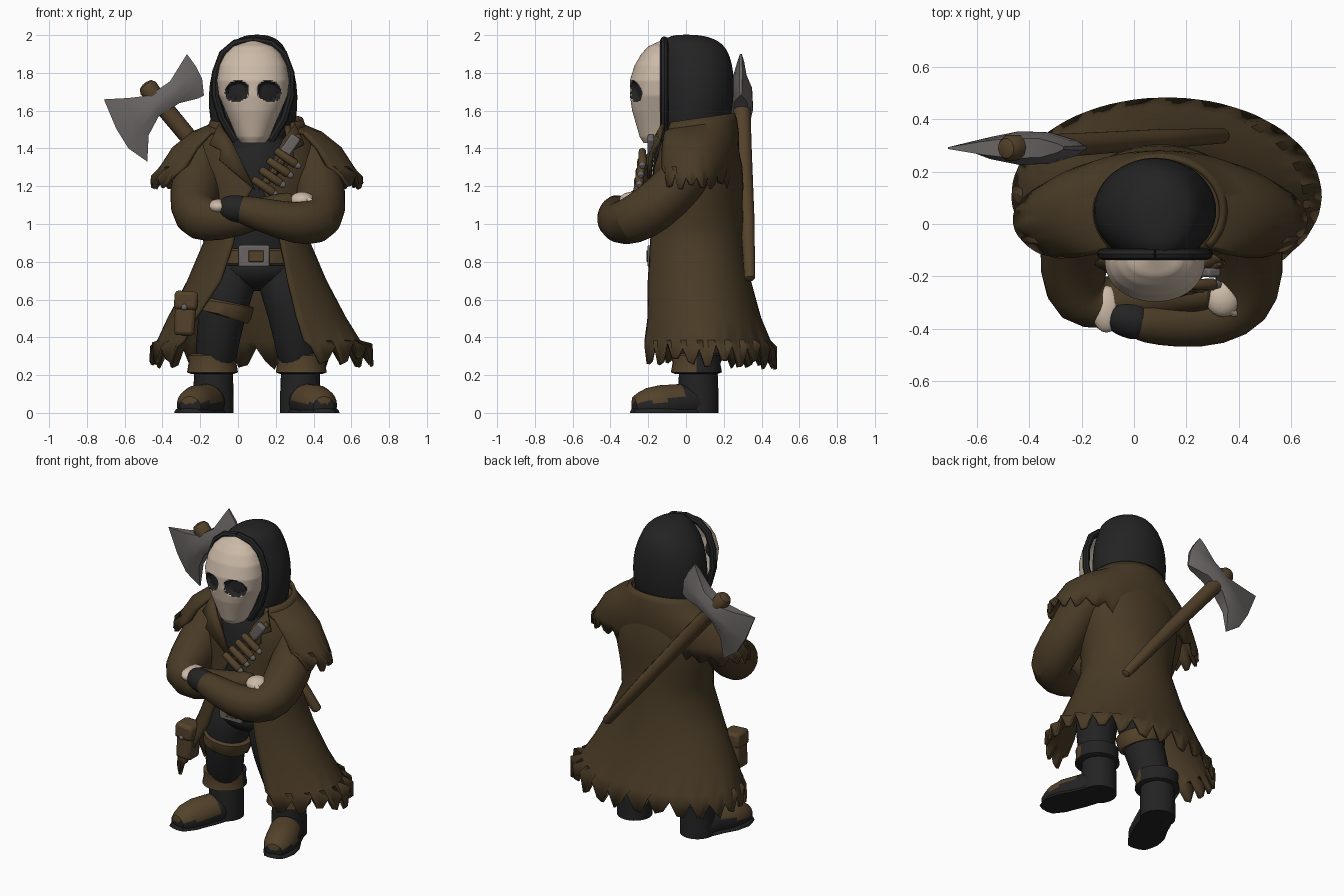
import bpy, bmesh, math, random
from mathutils import Vector

if "Cube" in bpy.data.objects:
    bpy.data.objects.remove(bpy.data.objects["Cube"])
random.seed(4)
CX = 0.1  # body axis in x (the axe offsets the whole figure)

def mat(name, c):
    m = bpy.data.materials.new(name)
    m.diffuse_color = (*c, 1)
    m.use_nodes = True
    m.node_tree.nodes["Principled BSDF"].inputs["Base Color"].default_value = m.diffuse_color
    return m
COAT = mat("coat brown", (0.066, 0.043, 0.019))
LEATHER = mat("leather brown", (0.088, 0.055, 0.024))
BLACK = mat("black cloth", (0.017, 0.017, 0.018))
BONE = mat("pale bone", (0.60, 0.49, 0.39))
STEEL = mat("dull steel", (0.145, 0.13, 0.13))

def make(name, verts, faces, *mats, subsurf=0, thick=0):
    me = bpy.data.meshes.new(name)
    me.from_pydata([tuple(v) for v in verts], [], faces)
    bm = bmesh.new()
    bm.from_mesh(me)
    bmesh.ops.recalc_face_normals(bm, faces=bm.faces)
    bm.to_mesh(me)
    bm.free()
    ob = bpy.data.objects.new(name, me)
    bpy.context.collection.objects.link(ob)
    for m in mats:
        me.materials.append(m)
    if thick:
        mod = ob.modifiers.new("thickness", 'SOLIDIFY')
        mod.thickness, mod.offset = thick, 0
    if subsurf:
        mod = ob.modifiers.new("smooth", 'SUBSURF')
        mod.levels = mod.render_levels = subsurf
    return ob

def loft(name, rings, *mats, closed=True, cap=True, **kw):
    n = len(rings[0])
    verts = [v for r in rings for v in r]
    faces = [(i*n+j, i*n+(j+1) % n, (i+1)*n+(j+1) % n, (i+1)*n+j)
             for i in range(len(rings)-1) for j in range(n if closed else n-1)]
    if cap and closed:
        faces += [tuple(range(n)), tuple(range(len(verts)-n, len(verts)))]
    return make(name, verts, faces, *mats, **kw)

def ring(cx, cy, z, rx, ry, n=24, gap=None, tilt=0):
    """Horizontal ellipse; a (right, left) gap in degrees leaves it open at the front."""
    g0, g1 = (math.radians(g) for g in gap or (0, 0))
    d = n-1 if gap else n
    return [(cx+rx*math.sin(a), cy-ry*math.cos(a), z-tilt*(1+math.cos(a)))
            for a in (g0 + (2*math.pi-g0-g1)*j/d for j in range(n))]

def tube(name, pts, *mats, n=14, floor=False, round_ends=True, **kw):
    """Tube along (x, y, z, radius) points with rounded ends."""
    P = [(Vector(p[:3]), p[3]) for p in pts]
    if round_ends:
        d0 = (P[0][0]-P[1][0]).normalized()
        d1 = (P[-1][0]-P[-2][0]).normalized()
        (a, ra), (b, rb) = P[0], P[-1]
        P = [(a+d0*ra*.6, ra*.3), (a+d0*ra*.45, ra*.75)] + P + [(b+d1*rb*.45, rb*.75), (b+d1*rb*.6, rb*.3)]
    rings, side, prev = [], None, None
    for i, (p, r) in enumerate(P):
        t = (P[min(i+1, len(P)-1)][0]-P[max(i-1, 0)][0]).normalized()
        side = prev.rotation_difference(t) @ side if side else t.orthogonal().normalized()
        prev, up = t, t.cross(side)
        R = [p + r*(side*math.cos(k*2*math.pi/n)+up*math.sin(k*2*math.pi/n)) for k in range(n)]
        if floor:
            for v in R:
                v.z = max(v.z, 0)
        rings.append(R)
    return loft(name, rings, *mats, **kw)

def box(name, c, s, m, bevel=0.01, tilt=0):
    bpy.ops.mesh.primitive_cube_add(size=1, location=c, rotation=(0, tilt, 0))
    ob = bpy.context.object
    ob.name, ob.scale = name, s
    bpy.ops.object.transform_apply(location=False, rotation=False, scale=True)
    ob.data.materials.append(m)
    mod = ob.modifiers.new("bevel", 'BEVEL')
    mod.width, mod.segments = bevel, 2

def ball(name, c, s, m):
    bpy.ops.mesh.primitive_uv_sphere_add(segments=20, ring_count=12, radius=1, location=c)
    ob = bpy.context.object
    ob.name, ob.scale = name, s
    ob.data.materials.append(m)

def paint(ob, rule):
    for p in ob.data.polygons:
        p.material_index = int(rule(p.center))

def ragged(r, lo, hi):
    """Torn hem: points drop and rise in threes."""
    return [(x, y, z + (random.uniform(lo, 0) if j % 3 else random.uniform(hi*.5, hi)))
            for j, (x, y, z) in enumerate(r)]

# Long coat: one open-fronted shell (z, cx, rx, cy, ry, right gap, left gap, tilt)
levels = [(.28, .125, .585, .11, .365, 27, 50, -.015), (.38, .11, .53, .095, .345, 27, 48, 0), (.5, .1, .465, .08, .31, 27, 44, 0),
          (.7, .1, .36, .055, .28, 27, 32, 0), (.9, .1, .275, .045, .255, 27, 27, 0), (1.0, .1, .28, .05, .245, 22, 22, 0),
          (1.1, .1, .30, .055, .235, 14, 14, 0), (1.2, .1, .32, .06, .235, 3, 3, 0), (1.3, .1, .33, .06, .23, 16, 16, 0),
          (1.42, .1, .30, .055, .21, 30, 30, 0), (1.52, .1, .24, .05, .19, 40, 40, .02), (1.56, .1, .21, .05, .18, 45, 45, .025)]
rs = [ring(cx, cy, z, rx, ry, 61, (g, h), t) for z, cx, rx, cy, ry, g, h, t in levels]
rs[0] = ragged(rs[0], -.055, .07)
loft("long_coat", rs, COAT, closed=False, thick=.018)

# Shoulder cape with torn hem; its back sinks into the coat
levels = [(1.585, .235, .05, .20, 50), (1.545, .25, .05, .212, 48), (1.48, .34, .045, .225, 46),
          (1.4, .44, .04, .232, 46), (1.3, .505, .03, .23, 48), (1.22, .555, .015, .215, 54)]
rs = [ring(CX, cy, z, rx, ry, 49, (g, g), .03 if z > 1.5 else 0) for z, rx, cy, ry, g in levels]
rs[-1] = ragged(rs[-1], -.035, .04)
loft("shoulder_cape", rs, COAT, closed=False, thick=.02)

# Lapels
for s in (-1, 1):
    pts = [(.20, -.12, 1.53), (.25, -.15, 1.42), (.19, -.18, 1.39), (.20, -.19, 1.34), (.01, -.2, 1.18), (.135, -.17, 1.44)]
    make("lapel", [(CX+s*d, y, z) for d, y, z in pts], [(0, 1, 2, 5), (2, 3, 4, 5)], COAT, thick=.02)

# Shirt and hips
loft("shirt", [ring(CX, .03, z, rx, ry) for z, rx, ry in
     [(.72, .2, .17), (.85, .22, .19), (1.0, .23, .2), (1.2, .25, .215), (1.4, .2, .195), (1.52, .15, .14)]], BLACK)
ball("hips", (CX, .02, .77), (.23, .185, .125), BLACK)

# Belt and buckle
loft("belt", [ring(CX, .02, z, rx, rx*.88, 32) for z, rx in [(.78, .225), (.79, .237), (.86, .237), (.87, .225)]], LEATHER)
box("buckle", (.085, -.192, .83), (.165, .025, .115), STEEL)
box("buckle_centre", (.095, -.203, .83), (.08, .012, .06), LEATHER, bevel=.004)

# Legs and boots, mirrored about the body axis
for s in (-1, 1):
    m = lambda pts: [(CX+s*d, y, z, r) for d, y, z, r in pts]
    tube("leg", m([(.11, .0, .78, .13), (.155, -.01, .66, .143), (.18, -.02, .54, .13), (.205, .01, .4, .12),
                   (.22, .04, .27, .11)]), BLACK, subsurf=1)
    tube("boot_shaft", m([(.235, .065, .31, .108), (.23, .065, .2, .103), (.23, .065, .1, .107), (.23, .065, .0, .107)]),
         BLACK, round_ends=False, n=24)
    cuff = tube("boot_cuff", m([(.235, .055, .315, .11), (.235, .055, .305, .13), (.235, .055, .26, .127),
                (.235, .055, .215, .135), (.235, .055, .205, .11)]), LEATHER, BLACK, round_ends=False, n=24)
    paint(cuff, lambda c: c.y > .06 or c.z < .21)
    foot = tube("boot_foot", m([(.24, .08, .06, .09), (.27, -.03, .055, .098), (.315, -.13, .045, .102), (.335, -.2, .04, .092),
                (.345, -.24, .035, .075)]), BLACK, LEATHER, n=28, floor=True)
    paint(foot, lambda c: c.y < -.05 and c.z > .055)
    tube("boot_sole", m([(.25, .03, 0, .095), (.28, -.05, 0, .1), (.32, -.13, 0, .105), (.34, -.2, 0, .1),
         (.348, -.245, 0, .08)]), BLACK, n=28, floor=True).scale.z = .45

# Thigh strap, pouch and button
tube("thigh_strap", [(-.075, -.015, .51, .132), (-.072, -.015, .52, .143), (-.062, -.015, .58, .148), (-.06, -.015, .59, .135)],
     LEATHER, round_ends=False, n=24)
box("pouch", (-.28, -.12, .52), (.11, .11, .22), LEATHER, bevel=.02, tilt=.06)
box("pouch_flap", (-.275, -.125, .595), (.125, .125, .1), LEATHER, bevel=.02, tilt=.06)
box("pouch_strap", (-.21, -.06, .6), (.06, .08, .06), BLACK)
ball("pouch_button", (-.285, -.188, .56), (.016, .01, .016), STEEL)

# Folded arms, wrist wrap and hands
tube("left_arm", [(.38, .09, 1.4, .11), (.43, .0, 1.24, .135), (.445, -.18, 1.07, .138), (.42, -.3, 1.01, .13),
     (.31, -.365, 1.0, .112), (.16, -.38, 1.04, .095), (.03, -.375, 1.075, .08)], COAT, subsurf=1, n=16)
tube("wrist_wrap", [(.03, -.37, 1.075, .07), (.0, -.37, 1.08, .078), (-.06, -.355, 1.085, .068)], BLACK, subsurf=1)
ball("left_hand", (-.105, -.325, 1.09), (.058, .09, .042), BONE)
tube("right_arm", [(-.18, .09, 1.4, .11), (-.22, .0, 1.25, .135), (-.235, -.17, 1.08, .138), (-.21, -.29, 1.03, .13),
     (-.1, -.31, 1.01, .108), (.1, -.27, 1.05, .085), (.27, -.27, 1.11, .065)], COAT, subsurf=1, n=16)
ball("right_hand", (.34, -.285, 1.125), (.066, .07, .045), BONE)
for k in range(3):
    tube("finger", [(.33+k*.025, -.31, 1.15-k*.02, .018), (.385+k*.012, -.34, 1.12-k*.02, .016)], BONE, n=8)

# Chest cartridges, strap and knife
tube("chest_strap", [(.13, -.21, 1.2, .02), (.2, -.215, 1.29, .022), (.32, -.15, 1.46, .02)], LEATHER, n=8)
for k in range(4):
    x, y, z = .135+.04*k, -.255+.008*k, 1.195+.05*k
    tube("cartridge", [(x-.05, y, z+.04, .02), (x+.045, y, z-.025, .024)], LEATHER, n=10)
    tube("cartridge_cap", [(x+.055, y, z-.032, .019), (x+.068, y, z-.041, .016)], STEEL, n=10)
box("knife_grip", (.275, -.185, 1.415), (.06, .035, .12), STEEL, tilt=.6)

# Hood (z, rx, front y, back y)
HX = .08
hood = [(1.28, .10, -.17, .1), (1.38, .145, -.165, .14), (1.46, .2, -.15, .2), (1.55, .232, -.15, .24),
        (1.68, .24, -.152, .255), (1.8, .224, -.152, .255), (1.89, .187, -.145, .235), (1.955, .14, -.135, .2),
        (1.99, .09, -.1, .13), (2.003, .035, -.05, .05)]
loft("hood", [ring(HX+(.02 if z > 1.9 else 0), (f+b)/2, z, rx, (b-f)/2, 28) for z, rx, f, b in hood], BLACK, subsurf=1)
# Hood rim framing the mask
rim = [(.0, 1.43), (.1, 1.45), (.165, 1.56), (.2, 1.68), (.197, 1.8), (.16, 1.9), (.095, 1.955), (0, 1.972)]
for s in (-1, 1):
    tube("hood_rim", [(HX+s*d, -.115, z, .022) for d, z in rim], BLACK, n=8, round_ends=False)

# Skull mask: dense half shell so the eye sockets can be pressed in
prof = [(1.43, .065, -.225), (1.46, .088, -.245), (1.52, .113, -.262), (1.6, .148, -.285), (1.68, .182, -.297),
        (1.76, .192, -.297), (1.84, .178, -.272), (1.9, .147, -.237), (1.94, .105, -.2), (1.97, .02, -.135)]
def at(z):
    for a, b in zip(prof, prof[1:]):
        if z <= b[0]:
            t = (z-a[0])/(b[0]-a[0])
            return a[1]+(b[1]-a[1])*t, a[2]+(b[2]-a[2])*t
    return prof[-1][1:]
def eye(x, z):
    return ((abs(x-HX)-.085)/.064)**2 + ((z-1.703+.1*(abs(x-HX)-.085))/.056)**2
rows, NA = [], 72
for i in range(73):
    z = 1.43+.54*i/72
    rx, fy = at(z)
    row = []
    for j in range(NA+1):
        a = math.pi*j/NA
        x, y = HX-rx*math.cos(a), -.12+(fy+.12)*math.sin(a)**.8
        y += .035*min(1, max(0, 1-eye(x, z))*2)
        row.append((x, y, z))
    rows.append(row)
mask = loft("skull_mask", rows, BONE, BLACK, closed=False)
paint(mask, lambda c: eye(c.x, c.z) < 1)
box("mask_back", (HX, -.125, 1.55), (.16, .04, .2), BLACK)

# Axe: handle on the back, and a blade lofted across its width
tube("axe_handle", [(-.475, .29, 1.72, .052), (-.44, .293, 1.675, .048), (-.2, .305, 1.385, .045), (.1, .325, 1.02, .039),
     (.34, .337, .72, .03)], LEATHER, n=10)
stations = [(.006, (-.71, 1.66), (-.645, 1.505), (-.58, 1.4), (-.48, 1.33)),
            (.042, (-.58, 1.667), (-.55, 1.56), (-.51, 1.51), (-.473, 1.47)),
            (.064, (-.47, 1.68), (-.44, 1.64), (-.43, 1.6), (-.42, 1.57)),
            (.06, (-.36, 1.755), (-.34, 1.72), (-.32, 1.68), (-.31, 1.64)),
            (.03, (-.295, 1.86), (-.25, 1.79), (-.22, 1.73), (-.21, 1.665)),
            (.008, (-.27, 1.9), (-.22, 1.83), (-.19, 1.77), (-.18, 1.68))]
rs = []
for h, *p in stations:
    k = (.6, 1, 1, .6)
    half = [[(x, .29+s*h*k[i], z) for i, (x, z) in enumerate(p)] for s in (1, -1)]
    rs.append(half[0] + half[1][::-1])
loft("axe_head", rs, STEEL)

# Smooth shading with crisp edges
for ob in bpy.data.objects:
    ob.select_set(ob.type == 'MESH')
    bpy.context.view_layer.objects.active = ob
bpy.ops.object.shade_smooth_by_angle(angle=math.radians(40))
